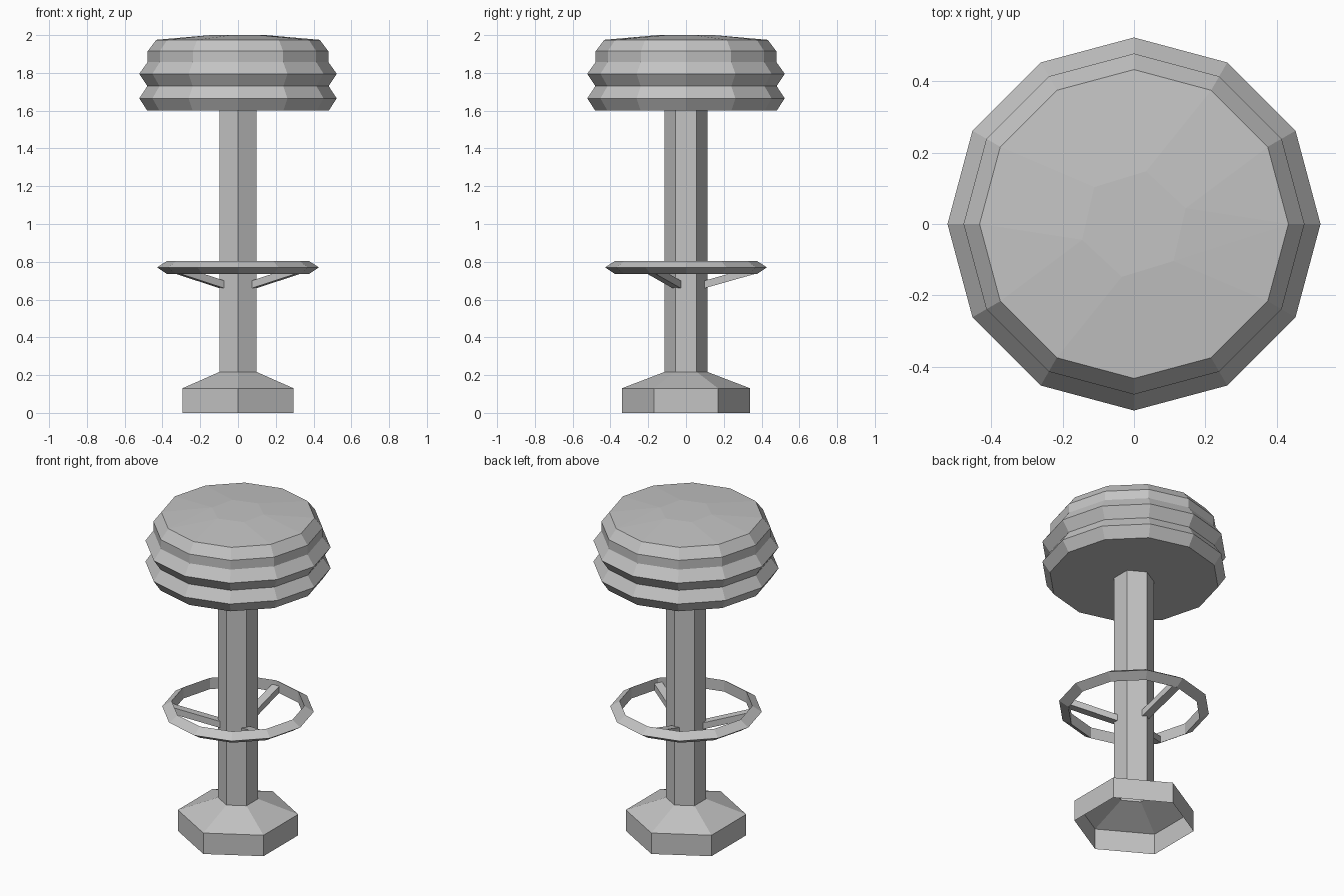
import bpy, bmesh, math
from mathutils import Matrix, Vector

cube = bpy.data.objects.get("Cube")
if cube:
    bpy.data.objects.remove(cube, do_unlink=True)

# Single grey material
grey = bpy.data.materials.new("plain grey")
grey.use_nodes = True
grey.diffuse_color = (0.55, 0.55, 0.55, 1)
grey.node_tree.nodes["Principled BSDF"].inputs["Base Color"].default_value = (0.55, 0.55, 0.55, 1)


def finish(name, bm):
    mesh = bpy.data.meshes.new(name)
    bm.to_mesh(mesh)
    bm.free()
    mesh.materials.append(grey)
    obj = bpy.data.objects.new(name, mesh)
    bpy.context.collection.objects.link(obj)
    return obj


def ring(bm, radius, z, sides, start):
    return [bm.verts.new((radius * math.cos(start + math.tau * i / sides),
                          radius * math.sin(start + math.tau * i / sides), z))
            for i in range(sides)]


def lathe(name, profile, sides, start=0.0, loop=False, cap_bottom=False):
    """Revolve a (radius, z) profile, listed from the bottom up the outside."""
    bm = bmesh.new()
    rings = [ring(bm, r, z, sides, start) for r, z in profile]
    pairs = list(zip(rings, rings[1:]))
    if loop:
        pairs.append((rings[-1], rings[0]))
    for low, high in pairs:
        for i in range(sides):
            j = (i + 1) % sides
            bm.faces.new((low[i], low[j], high[j], high[i]))
    if cap_bottom:
        bm.faces.new(rings[0][::-1])
    return finish(name, bm)


# Hollow hexagonal foot and post, with corners on the y axis
lathe("base", [(0.34, 0), (0.34, 0.13), (0.113, 0.217)], 6, math.pi / 2)
lathe("post", [(0.113, 0.217), (0.113, 1.6)], 6, math.pi / 2)

# Ribbed seat cushion
lathe("seat", [(0.48, 1.6), (0.523, 1.665), (0.48, 1.73), (0.523, 1.795),
               (0.478, 1.858), (0.478, 1.915), (0.433, 1.975)], 12, cap_bottom=True)

# Shallow faceted seat top: hull from the rim to a small twisted hexagon
bm = bmesh.new()
ring(bm, 0.433, 1.975, 12, 0)
ring(bm, 0.152, 2.0, 6, math.radians(17))
bmesh.ops.convex_hull(bm, input=bm.verts[:])
bm.normal_update()
under = [f for f in bm.faces if f.normal.z < -0.5]
bmesh.ops.delete(bm, geom=under, context='FACES')
finish("seat_top", bm)

# Footrest ring with a triangular section
lathe("footrest_ring", [(0.375, 0.735), (0.428, 0.77), (0.375, 0.805)], 12, loop=True)

# Three sloping struts from the post corners to the ring
for name, angle in (("back", 90), ("right", 210), ("left", 330)):
    bm = bmesh.new()
    bmesh.ops.create_cube(bm, size=1)
    for v in bm.verts:
        outer = v.co.x > 0
        v.co = Vector((0.37 if outer else 0.098, v.co.y * 0.05,
                       (0.757 if outer else 0.68) + v.co.z * 0.04))
    bm.transform(Matrix.Rotation(math.radians(angle), 4, 'Z'))
    finish(name + "_strut", bm)
